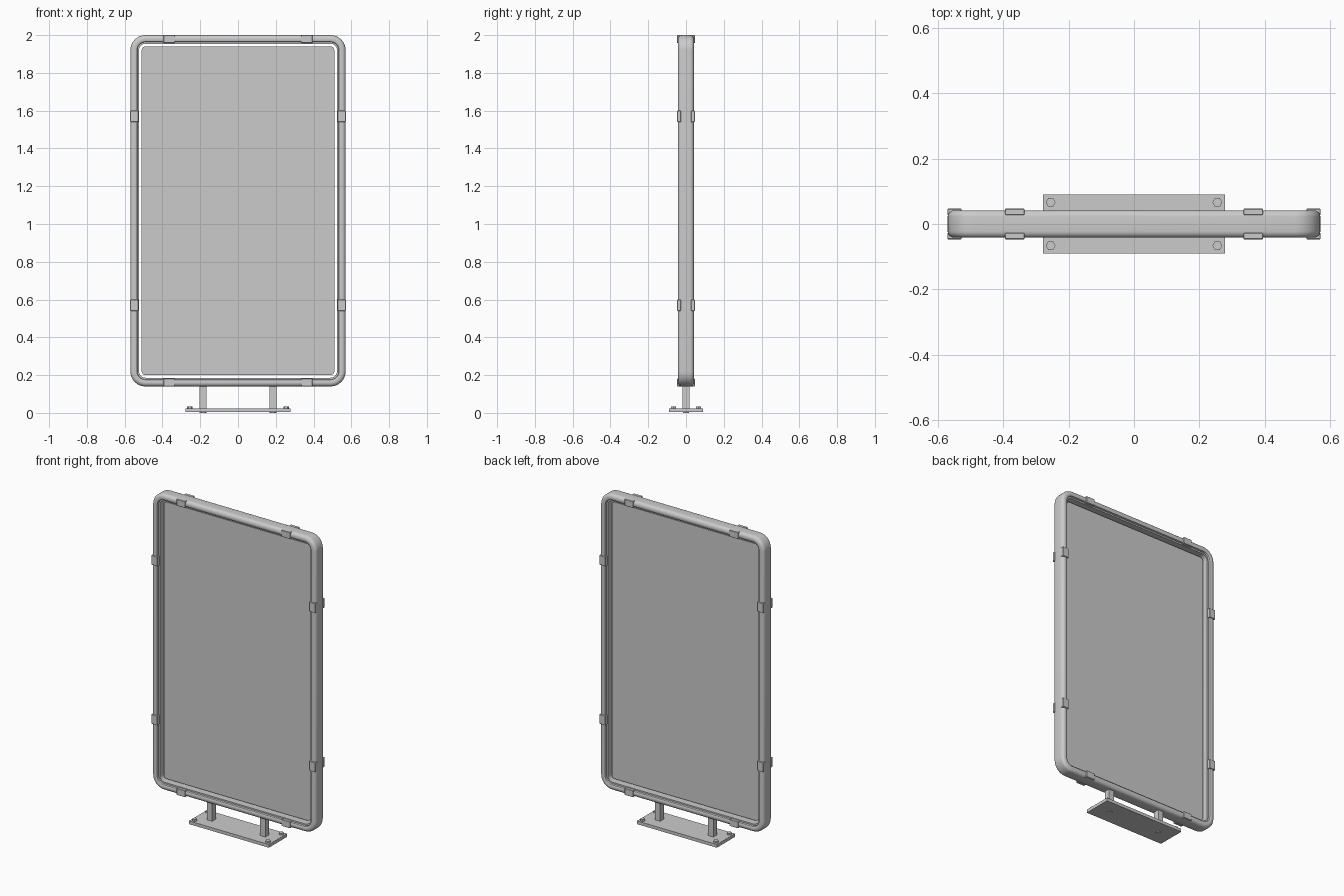
import bpy, bmesh
from math import sin, cos, pi, radians
from mathutils import Matrix

if "Cube" in bpy.data.objects:
    bpy.data.objects.remove(bpy.data.objects["Cube"])

grey = bpy.data.materials.new("light grey")
grey.use_nodes = True
COLOUR = (0.6, 0.6, 0.6, 1)
grey.diffuse_color = COLOUR
grey.node_tree.nodes["Principled BSDF"].inputs["Base Color"].default_value = COLOUR

HALF_W, BOTTOM, TOP, CORNER = 0.57, 0.14, 2.0, 0.08
MID = (BOTTOM + TOP) / 2
HALF_H = (TOP - BOTTOM) / 2


def finish(bm, name, smooth=False):
    bmesh.ops.recalc_face_normals(bm, faces=bm.faces)
    mesh = bpy.data.meshes.new(name)
    bm.to_mesh(mesh)
    bm.free()
    ob = bpy.data.objects.new(name, mesh)
    bpy.context.collection.objects.link(ob)
    mesh.materials.append(grey)
    if smooth:
        bpy.ops.object.select_all(action='DESELECT')
        ob.select_set(True)
        bpy.context.view_layer.objects.active = ob
        bpy.ops.object.shade_smooth_by_angle(angle=radians(35))
    return ob


def box(name, centre, size, bevel=0):
    bm = bmesh.new()
    bmesh.ops.create_cube(bm, size=1)
    bmesh.ops.scale(bm, vec=size, verts=bm.verts)
    bmesh.ops.translate(bm, vec=centre, verts=bm.verts)
    if bevel:
        bmesh.ops.bevel(bm, geom=bm.edges[:], offset=bevel, segments=1, affect='EDGES')
    return finish(bm, name)


def hexagon(name, centre, radius, height):
    bm = bmesh.new()
    place = Matrix.Translation(centre) @ Matrix.Rotation(pi / 6, 4, 'Z')
    bmesh.ops.create_cone(bm, cap_ends=True, segments=6, radius1=radius,
                          radius2=radius, depth=height, matrix=place)
    return finish(bm, name)


def rounded_loop(bm, inset, y, radius, steps=8):
    """Ring of vertices on a rounded rectangle in the sign's plane."""
    cx, cz = HALF_W - inset - radius, HALF_H - inset - radius
    ring = []
    for quarter, (sx, sz) in enumerate([(1, 1), (-1, 1), (-1, -1), (1, -1)]):
        for i in range(steps + 1):
            a = (quarter + i / steps) * pi / 2
            ring.append(bm.verts.new((sx * cx + radius * cos(a), y,
                                      MID + sz * cz + radius * sin(a))))
    return ring


def bridge(bm, a, b):
    for i in range(len(a)):
        j = (i + 1) % len(a)
        bm.faces.new((a[i], a[j], b[j], b[i]))


# Frame: half profile as (inset, depth), mirrored front to back
ROUND = 0.02
half = [(ROUND * (1 - cos(t * pi / 10)), 0.022 + ROUND * sin(t * pi / 10)) for t in range(6)]
half += [(0.03, 0.042), (0.035, 0.039), (0.037, 0.034), (0.037, 0.028), (0.046, 0.028)]
profile = half + [(d, -y) for d, y in reversed(half)]
bm = bmesh.new()
rings = [rounded_loop(bm, d, y, CORNER - d) for d, y in profile]
for k, ring in enumerate(rings):
    bridge(bm, ring, rings[(k + 1) % len(rings)])
finish(bm, "frame", smooth=True)

# Panel hanging in the middle of the frame with a narrow gap all round
bm = bmesh.new()
front, back = [rounded_loop(bm, 0.06, y, 0.02, 4) for y in (-0.008, 0.008)]
bridge(bm, front, back)
bm.faces.new(front)
bm.faces.new(back)
finish(bm, "panel")

# Clips gripping the front and back corners of the frame
for face, sy in (("front", -1), ("back", 1)):
    y = sy * 0.037
    for side, s in (("left", 1), ("right", -1)):
        for level, z in (("upper", 1.57), ("lower", 0.57)):
            box(f"{face}_{side}_{level}_clip", (s * (HALF_W - 0.021), y, z),
                (0.044, 0.02, 0.06), 0.002)
        for level, z in (("top", TOP - 0.021), ("bottom", BOTTOM + 0.021)):
            box(f"{face}_{side}_{level}_clip", (s * 0.365, y, z),
                (0.06, 0.02, 0.042), 0.002)

# Stand: base plate, posts and bolts
box("base_plate", (0, 0, 0.014), (0.556, 0.18, 0.02))
for side, s in (("left", 1), ("right", -1)):
    box(f"{side}_post", (s * 0.185, 0, 0.085), (0.037, 0.037, 0.13))
    hexagon(f"{side}_post_bolt", (s * 0.185, 0, 0.003), 0.018, 0.006)
    for face, sy in (("front", -1), ("back", 1)):
        hexagon(f"{face}_{side}_base_bolt", (s * 0.255, sy * 0.066, 0.029), 0.015, 0.012)
